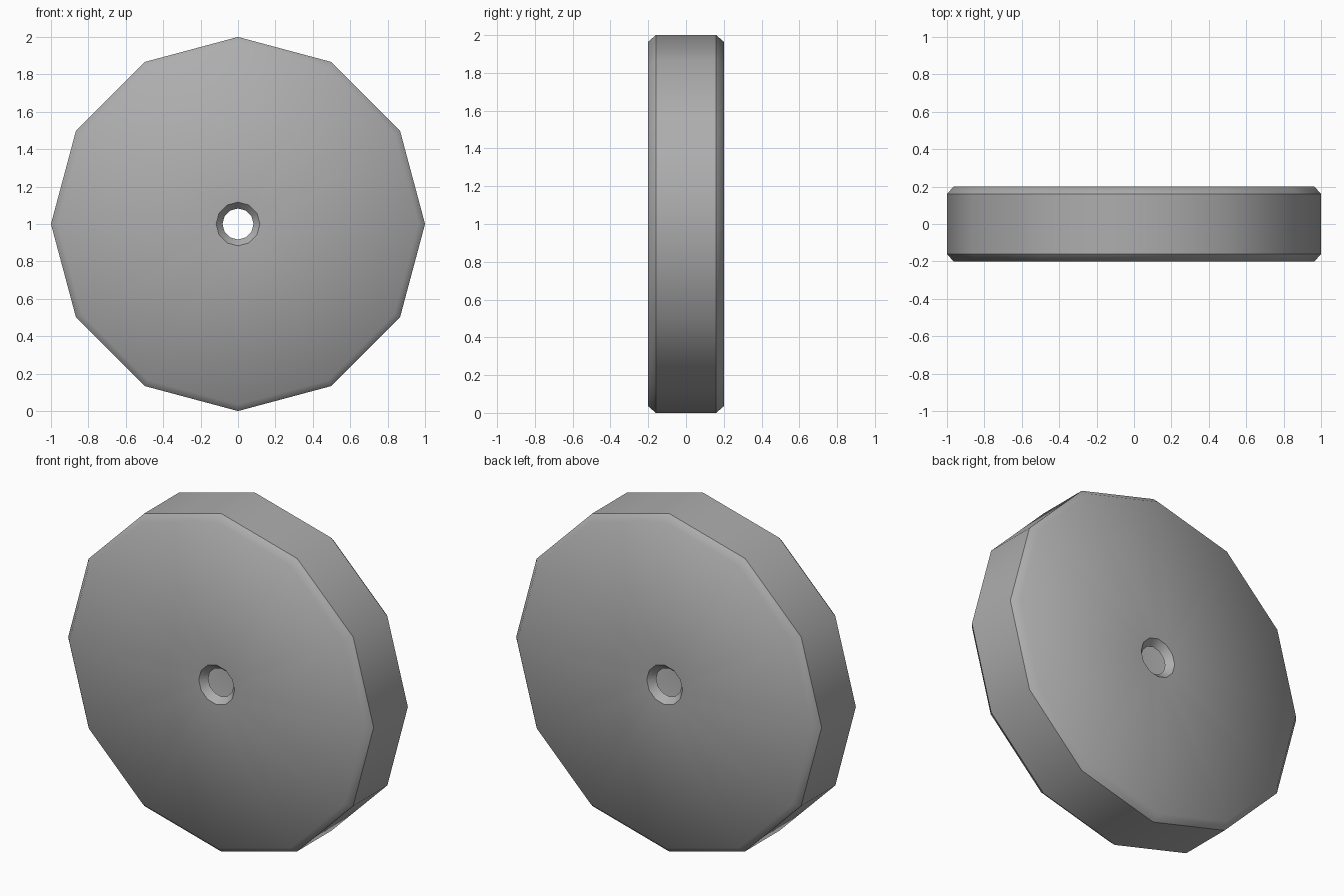
import bpy, bmesh, math

if "Cube" in bpy.data.objects:
    bpy.data.objects.remove(bpy.data.objects["Cube"])

SIDES = 12
# Cross-section (radius, y): countersink, face, bevel, rim, bevel, face,
# countersink. Open at the bore, which has no inner wall.
PROFILE = [(0.083, -0.16), (0.117, -0.2), (0.965, -0.2), (1.0, -0.16),
           (1.0, 0.16), (0.965, 0.2), (0.117, 0.2), (0.083, 0.16)]
# Profile points whose ring stays a hard edge
SHARP = {1, 3, 4, 6}

bm = bmesh.new()
rings = []
for r, y in PROFILE:
    ring = []
    for i in range(SIDES):
        a = 2 * math.pi * i / SIDES
        ring.append(bm.verts.new((r * math.cos(a), y, 1 + r * math.sin(a))))
    rings.append(ring)

# Skin the rings around the wheel
for a, b in zip(rings, rings[1:]):
    for i in range(SIDES):
        j = (i + 1) % SIDES
        f = bm.faces.new((a[i], a[j], b[j], b[i]))
        f.smooth = True
bmesh.ops.recalc_face_normals(bm, faces=bm.faces[:])

# Hard edges at rim and countersinks
for k in SHARP:
    for i in range(SIDES):
        e = bm.edges.get((rings[k][i], rings[k][(i + 1) % SIDES]))
        e.smooth = False

mesh = bpy.data.meshes.new("wheel_disc")
bm.to_mesh(mesh)
bm.free()
wheel = bpy.data.objects.new("wheel_disc", mesh)
bpy.context.collection.objects.link(wheel)

# Dark grey finish
mat = bpy.data.materials.new("dark_grey")
mat.diffuse_color = (0.42, 0.42, 0.42, 1)
mat.use_nodes = True
mat.node_tree.nodes["Principled BSDF"].inputs["Base Color"].default_value = mat.diffuse_color
mesh.materials.append(mat)
